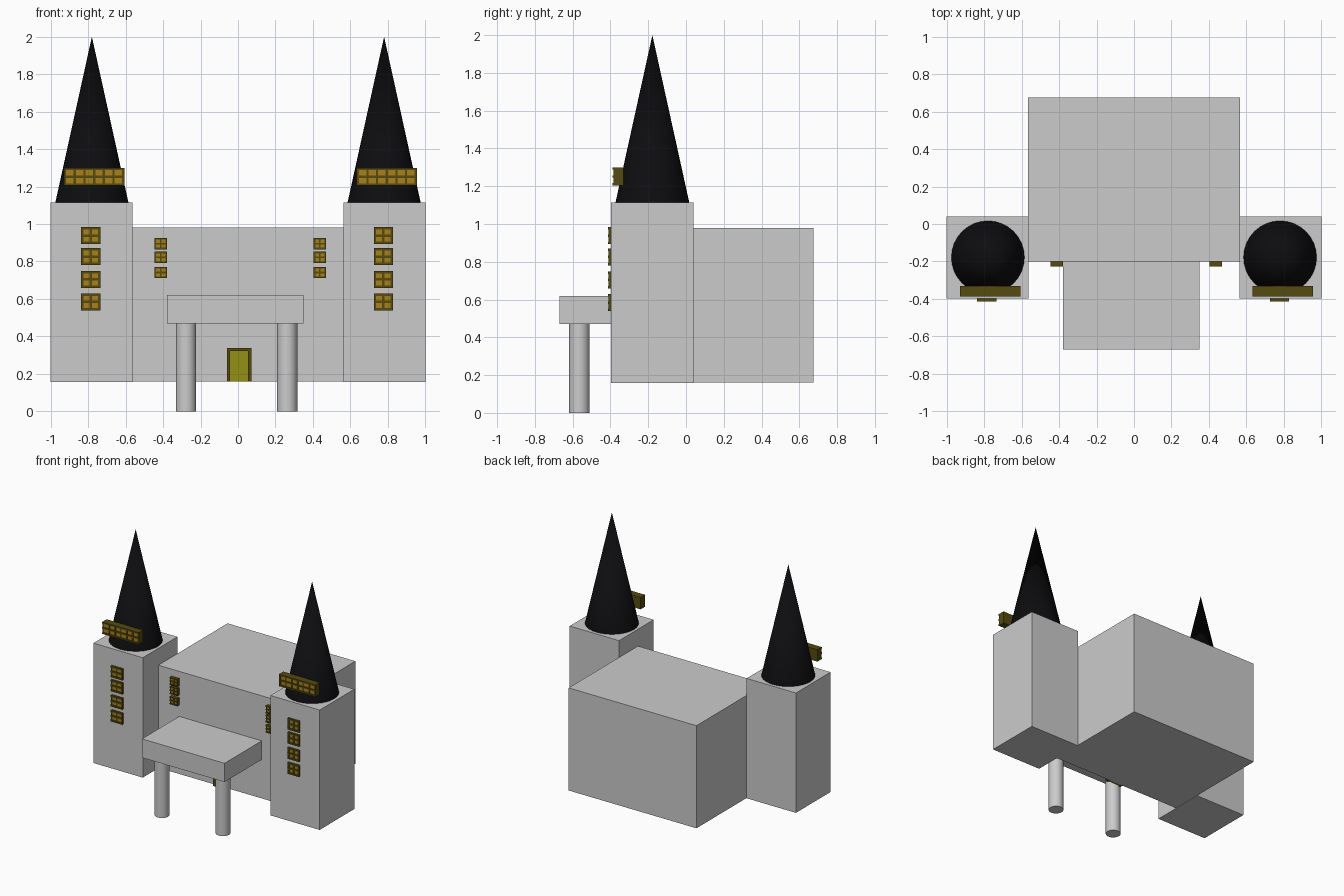
import bpy, bmesh
from mathutils import Matrix, Vector

if "Cube" in bpy.data.objects:
    bpy.data.objects.remove(bpy.data.objects["Cube"])


def material(name, rgb):
    m = bpy.data.materials.new(name)
    m.diffuse_color = (*rgb, 1)
    m.use_nodes = True
    m.node_tree.nodes["Principled BSDF"].inputs["Base Color"].default_value = m.diffuse_color
    return m


ROOF = material("roof_black", (0.004, 0.004, 0.005))
FRAME = material("frame_olive", (0.09, 0.07, 0.004))
PANE = material("pane_amber", (0.40, 0.22, 0.008))
DOOR = material("door_yellow", (0.30, 0.28, 0.006))


def add_box(bm, lo, hi, mat=0):
    lo, hi = Vector(lo), Vector(hi)
    mtx = Matrix.Translation((lo + hi) / 2) @ Matrix.Diagonal((*(hi - lo), 1))
    verts = bmesh.ops.create_cube(bm, size=1, matrix=mtx)["verts"]
    for f in {f for v in verts for f in v.link_faces}:
        f.material_index = mat


def finish(name, bm, mats=()):
    me = bpy.data.meshes.new(name)
    bm.to_mesh(me)
    bm.free()
    for m in mats:
        me.materials.append(m)
    ob = bpy.data.objects.new(name, me)
    bpy.context.collection.objects.link(ob)
    return ob


def box(name, lo, hi):
    bm = bmesh.new()
    add_box(bm, lo, hi)
    return finish(name, bm)


def round_part(name, x, y, z0, z1, r0, r1, mat=None):
    bpy.ops.mesh.primitive_cone_add(vertices=32, radius1=r0, radius2=r1, depth=z1 - z0,
                                    location=(x, y, (z0 + z1) / 2))
    ob = bpy.context.object
    ob.name = name
    bpy.ops.object.shade_smooth_by_angle()
    if mat:
        ob.data.materials.append(mat)


def window(name, x, z, w, h, front, back, cols, rows, bar):
    """Recessed pane crossed by evenly spaced glazing bars."""
    bm = bmesh.new()
    x0, z0 = x - w / 2, z - h / 2
    # frame-coloured body with the pane just in front of it
    add_box(bm, (x0, front + 0.008, z0), (x0 + w, back, z0 + h))
    add_box(bm, (x0 + bar / 2, front + 0.007, z0 + bar / 2),
            (x0 + w - bar / 2, front + 0.012, z0 + h - bar / 2), 1)
    for i in range(cols + 1):
        bx = x0 + (w - bar) * i / cols
        add_box(bm, (bx, front + 0.003, z0), (bx + bar, front + 0.010, z0 + h))
    for j in range(rows + 1):
        bz = z0 + (h - bar) * j / rows
        add_box(bm, (x0, front, bz), (x0 + w, front + 0.010, bz + bar))
    finish(name, bm, (FRAME, PANE))


# Main hall and porch roof
box("main_hall", (-0.565, -0.20, 0.16), (0.565, 0.675, 0.98))
box("porch_roof", (-0.38, -0.67, 0.47), (0.35, -0.20, 0.62))

# Porch columns
for side, x in (("left", -0.277), ("right", 0.263)):
    round_part(f"porch_column_{side}", x, -0.565, 0, 0.475, 0.054, 0.054)

# Towers with spires and windows
for side, s in (("left", -1), ("right", 1)):
    xs = sorted((s * 0.564, s * 1.0))
    box(f"tower_{side}", (xs[0], -0.397, 0.157), (xs[1], 0.04, 1.115))
    round_part(f"spire_{side}", s * 0.78, -0.178, 1.115, 2.0, 0.195, 0, ROOF)
    tx, hx, bx = (-0.786, -0.412, -0.768) if s < 0 else (0.776, 0.437, 0.794)
    window(f"spire_window_{side}", bx, 1.252, 0.322, 0.095, -0.388, -0.332, 6, 2, 0.012)
    for i, z in enumerate((0.938, 0.826, 0.704, 0.584)):
        window(f"tower_window_{side}_{i}", tx, z, 0.102, 0.09, -0.413, -0.39, 2, 2, 0.013)
    for i, z in enumerate((0.895, 0.822, 0.741)):
        window(f"hall_window_{side}_{i}", hx, z, 0.067, 0.06, -0.227, -0.195, 2, 2, 0.009)

# Door with its frame
bm = bmesh.new()
for lo, hi in (((-0.06, 0.16), (-0.042, 0.337)), ((0.054, 0.16), (0.072, 0.337)),
               ((-0.042, 0.321), (0.054, 0.337))):
    add_box(bm, (lo[0], -0.227, lo[1]), (hi[0], -0.195, hi[1]))
finish("door_frame", bm, (FRAME,))
bm = bmesh.new()
add_box(bm, (-0.042, -0.217, 0.16), (0.054, -0.195, 0.321))
finish("door", bm, (DOOR,))
